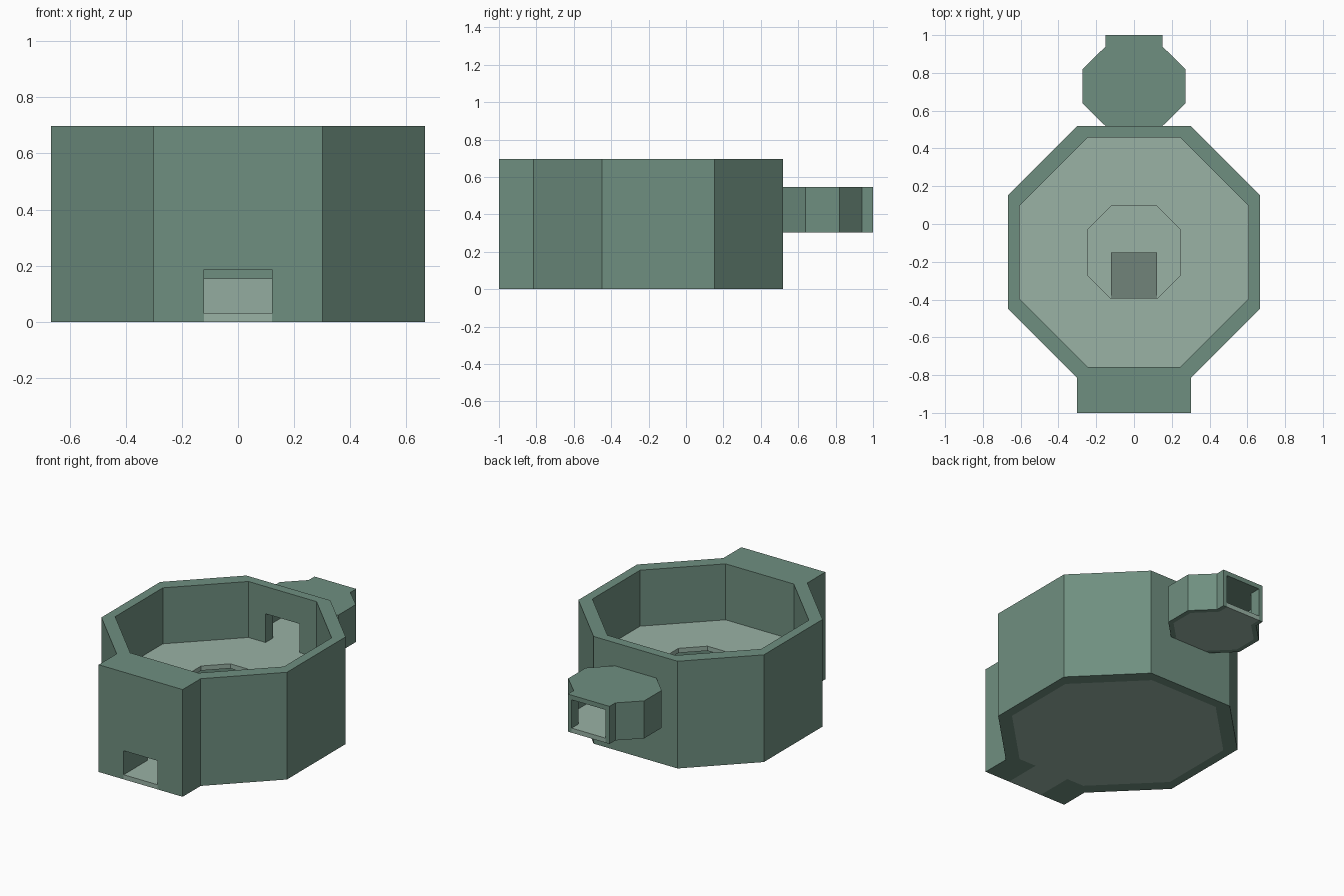
import bpy, bmesh

if "Cube" in bpy.data.objects:
    bpy.data.objects.remove(bpy.data.objects["Cube"])

CY = -0.15  # centre of the octagonal hall in y


def material(name, rgb):
    mat = bpy.data.materials.new(name)
    mat.diffuse_color = (*rgb, 1.0)
    mat.use_nodes = True
    mat.node_tree.nodes["Principled BSDF"].inputs["Base Color"].default_value = mat.diffuse_color
    return mat


WALL = material("wall_green", (0.159, 0.275, 0.216))
FLOOR = material("floor_pale_green", (0.319, 0.445, 0.376))


def prism(name, pts, z0, z1, mat=None):
    """Extrude a plan outline from z0 to z1."""
    bm = bmesh.new()
    face = bm.faces.new([bm.verts.new((x, y, z0)) for x, y in pts])
    top = bmesh.ops.extrude_face_region(bm, geom=[face])["geom"]
    verts = [v for v in top if isinstance(v, bmesh.types.BMVert)]
    bmesh.ops.translate(bm, verts=verts, vec=(0, 0, z1 - z0))
    bmesh.ops.recalc_face_normals(bm, faces=bm.faces[:])
    mesh = bpy.data.meshes.new(name)
    bm.to_mesh(mesh)
    bm.free()
    if mat:
        mesh.materials.append(mat)
    obj = bpy.data.objects.new(name, mesh)
    bpy.context.collection.objects.link(obj)
    return obj


def mirrored(half):
    """Complete a right-hand outline (front to back) across x = 0."""
    return half + [(-x, y) for x, y in reversed(half)]


def octagon_half(half, flat):
    return [(flat, CY - half), (half, CY - flat),
            (half, CY + flat), (flat, CY + half)]


def rect(hx, y0, y1):
    return mirrored([(hx, y0), (hx, y1)])


def cut(obj, *cutters):
    """Subtract cutters, bake the result and remove the helpers."""
    mat = obj.data.materials[0]
    for c in cutters:
        c.hide_render = True
        mod = obj.modifiers.new("cut", 'BOOLEAN')
        mod.operation = 'DIFFERENCE'
        mod.solver = 'EXACT'
        mod.object = c
    deps = bpy.context.evaluated_depsgraph_get()
    mesh = bpy.data.meshes.new_from_object(obj.evaluated_get(deps))
    obj.modifiers.clear()
    obj.data = mesh
    mesh.materials.clear()
    mesh.materials.append(mat)
    for p in mesh.polygons:
        p.material_index = 0
    for c in cutters:
        bpy.data.objects.remove(c)


# Plan outlines
hall_plan = mirrored([(0.302, -1.0), (0.302, -0.815), (0.667, -0.45),
                      (0.667, 0.153), (0.302, 0.518)])
room_half = octagon_half(0.607, 0.245)
annex_plan = mirrored([(0.15, 0.518), (0.152, 0.52), (0.273, 0.64),
                       (0.273, 0.82), (0.15, 0.94), (0.15, 1.0)])


def annex_inner(y0, y1):
    return mirrored([(0.122, y0), (0.122, 0.532), (0.243, 0.652),
                     (0.243, 0.808), (0.122, 0.928), (0.122, y1)])


# Octagonal hall with front porch, entrance tunnel and rear doorway
hall = prism("hall_walls", hall_plan, 0.0, 0.697, WALL)
cut(hall,
    prism("hall_cavity", mirrored(room_half), -0.1, 0.9),
    prism("entrance_cut", rect(0.122, -1.1, -0.70), -0.1, 0.186),
    prism("doorway_cut", rect(0.122, 0.40, 0.60), 0.303, 0.52))

# Lower floor with a threshold strip out to the entrance
lower_plan = mirrored([(0.122, -1.0), (0.122, CY - 0.607)] + room_half)
prism("lower_floor", lower_plan, 0.0, 0.03, FLOOR)

# Upper floor with an octagonal opening
upper = prism("upper_floor", mirrored(room_half), 0.303, 0.333, FLOOR)
cut(upper, prism("floor_opening", mirrored(octagon_half(0.245, 0.122)), 0.2, 0.4))

# Raised rear annex, open at both ends, with its own floor
annex = prism("rear_annex_walls", annex_plan, 0.303, 0.547, WALL)
cut(annex, prism("annex_cavity", annex_inner(0.40, 1.1), 0.2, 0.517))
prism("rear_annex_floor", annex_inner(CY + 0.607, 1.0), 0.303, 0.333, FLOOR)

# Ramp inside the lower room, under the opening
ramp = prism("ramp", rect(0.122, -0.393, -0.15), 0.03, 0.155, FLOOR)
bm = bmesh.new()
bm.from_mesh(ramp.data)
for v in bm.verts:
    if v.co.y < -0.3 and v.co.z > 0.1:
        v.co.z = 0.03
bmesh.ops.remove_doubles(bm, verts=bm.verts[:], dist=0.001)
bm.to_mesh(ramp.data)
bm.free()
